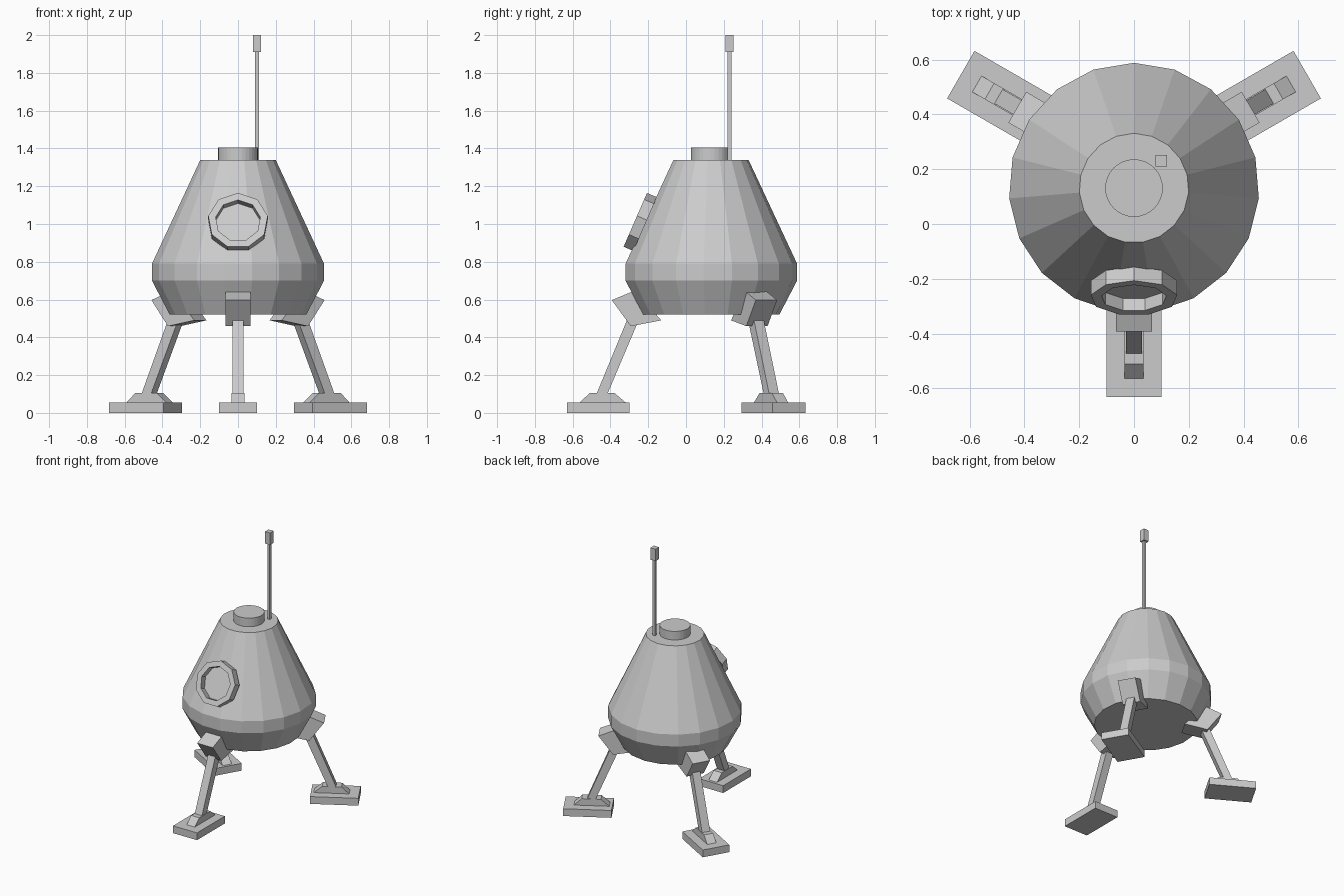
import bpy, bmesh, math
from mathutils import Matrix, Vector

if "Cube" in bpy.data.objects:
    bpy.data.objects.remove(bpy.data.objects["Cube"])

grey = bpy.data.materials.new("hull_grey")
grey.diffuse_color = (0.6, 0.6, 0.6, 1)
grey.use_nodes = True
grey.node_tree.nodes["Principled BSDF"].inputs["Base Color"].default_value = grey.diffuse_color


def finish(name, bm, matrix=None):
    if matrix:
        bm.transform(matrix)
    bmesh.ops.recalc_face_normals(bm, faces=bm.faces)
    mesh = bpy.data.meshes.new(name)
    bm.to_mesh(mesh)
    bm.free()
    mesh.materials.append(grey)
    ob = bpy.data.objects.new(name, mesh)
    bpy.context.collection.objects.link(ob)
    return ob


def lathe(name, profile, sides, matrix, closed=False):
    """Revolve (radius, height) points about z; first corner points to +y."""
    bm = bmesh.new()
    rings = []
    for r, z in profile:
        rings.append([bm.verts.new((r * math.sin(2 * math.pi * i / sides),
                                    r * math.cos(2 * math.pi * i / sides), z))
                      for i in range(sides)])
    pairs = list(zip(rings, rings[1:]))
    if closed:
        pairs.append((rings[-1], rings[0]))
    else:
        bm.faces.new(rings[0])
        bm.faces.new(rings[-1])
    for a, b in pairs:
        for i in range(sides):
            j = (i + 1) % sides
            bm.faces.new((a[i], a[j], b[j], b[i]))
    return finish(name, bm, matrix)


def slab(name, outline, half, matrix):
    """Extrude a side outline (inward distance, height) to both sides."""
    bm = bmesh.new()
    a = [bm.verts.new((-half, d, z)) for d, z in outline]
    b = [bm.verts.new((half, d, z)) for d, z in outline]
    bm.faces.new(a)
    bm.faces.new(b)
    n = len(a)
    for i in range(n):
        j = (i + 1) % n
        bm.faces.new((a[i], a[j], b[j], b[i]))
    return finish(name, bm, matrix)


def box(name, centre, size):
    bm = bmesh.new()
    bmesh.ops.create_cube(bm, size=1)
    return finish(name, bm, Matrix.Translation(centre) @ Matrix.Diagonal((*size, 1)))


# Capsule body and top hatch
axis = Matrix.Translation((0, 0.131, 0))
lathe("capsule_body", [(0.363, 0.52), (0.457, 0.70), (0.457, 0.79), (0.2, 1.34)], 19, axis)
lathe("top_hatch", [(0.105, 1.33), (0.105, 1.405)], 32, axis)

# Antenna
box("antenna_rod", (0.1, 0.23, 1.62), (0.02, 0.02, 0.6))
box("antenna_tip", (0.1, 0.23, 1.955), (0.042, 0.042, 0.09))

# Nine-sided porthole, tilted to lie on the front slope
tilt = math.radians(23.5)
out = Vector((0, -math.cos(tilt), math.sin(tilt)))
up = Vector((0, math.sin(tilt), math.cos(tilt)))
right = up.cross(out)
port = Matrix((right, up, out)).transposed().to_4x4()
port.translation = (0, -0.218, 0.995)
lathe("porthole_ring", [(0.16, 0), (0.16, 0.057), (0.12, 0.057), (0.12, 0)], 9, port, closed=True)
lathe("porthole_pane", [(0.13, 0.001), (0.13, 0.009)], 9, port)

# Three landing legs, each built inward from the outer end of its foot
places = {"front": (0, -0.631, 0), "right": (0.632, 0.545, 120), "left": (-0.632, 0.545, -120)}
for side, (x, y, angle) in places.items():
    m = Matrix.Translation((x, y, 0)) @ Matrix.Rotation(math.radians(angle), 4, 'Z')
    slab(side + "_foot_pad", [(0, 0), (0.331, 0), (0.331, 0.055), (0, 0.055)], 0.1, m)
    slab(side + "_ankle", [(0.068, 0.05), (0.068, 0.055), (0.121, 0.105), (0.253, 0.105),
                           (0.311, 0.055), (0.311, 0.05)], 0.034, m)
    slab(side + "_strut", [(0.157, 0.1), (0.215, 0.1), (0.41, 0.56), (0.347, 0.56)], 0.03, m)
    slab(side + "_hip", [(0.238, 0.597), (0.361, 0.648), (0.5, 0.49), (0.339, 0.459)], 0.065, m)
